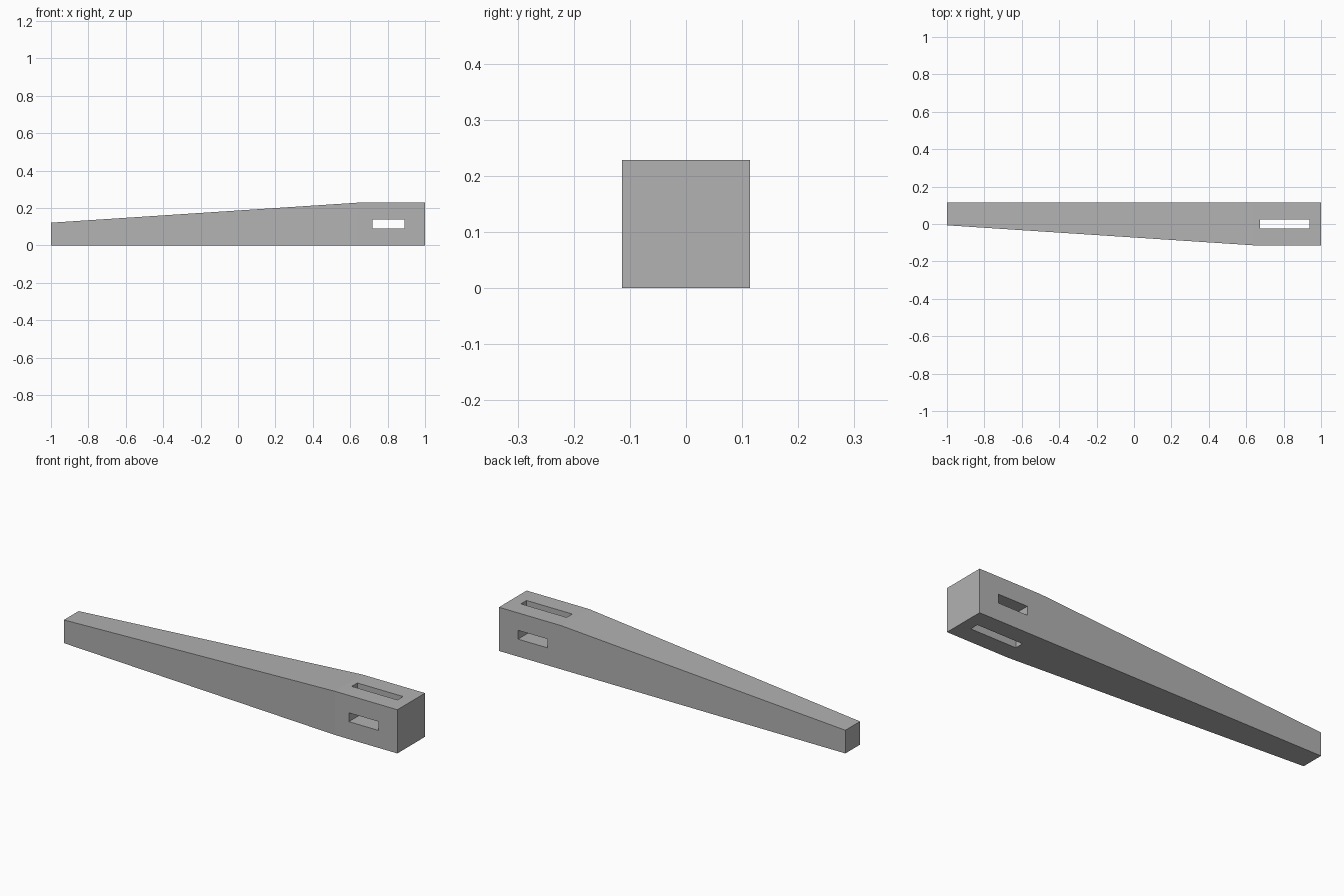
import bpy
import bmesh

cube = bpy.data.objects.get("Cube")
if cube:
    bpy.data.objects.remove(cube, do_unlink=True)

HALF = 0.114          # half thickness of the square head
THIN = 0.121          # thickness at the slim end
TAPER_START = 0.64    # where the head ends and the taper begins

grey = bpy.data.materials.new("mid_grey")
grey.use_nodes = True
colour = (0.445, 0.445, 0.445, 1)
grey.diffuse_color = colour
grey.node_tree.nodes["Principled BSDF"].inputs["Base Color"].default_value = colour


def loft(name, sections):
    """Box-like solid through square sections (x, y0, y1, z0, z1)."""
    bm = bmesh.new()
    rings = [[bm.verts.new((x, y, z)) for y, z in
              ((y0, z0), (y1, z0), (y1, z1), (y0, z1))]
             for x, y0, y1, z0, z1 in sections]
    for a, b in zip(rings, rings[1:]):
        for i in range(4):
            j = (i + 1) % 4
            bm.faces.new((a[i], a[j], b[j], b[i]))
    bm.faces.new(rings[0])
    bm.faces.new(rings[-1])
    bmesh.ops.recalc_face_normals(bm, faces=bm.faces)
    mesh = bpy.data.meshes.new(name)
    bm.to_mesh(mesh)
    bm.free()
    mesh.materials.append(grey)
    obj = bpy.data.objects.new(name, mesh)
    bpy.context.collection.objects.link(obj)
    return obj


# Tapered leg: back and underside stay flat, front and top slope
leg = loft("tapered_leg", [
    (-1, HALF - THIN, HALF, 0, THIN),
    (TAPER_START, -HALF, HALF, 0, 2 * HALF),
    (1, -HALF, HALF, 0, 2 * HALF),
])

# Two mortise slots crossing inside the head
slot = 0.023
cutters = [
    loft("front_slot_cutter", [(x, -0.3, 0.3, HALF - slot, HALF + slot)
                               for x in (0.72, 0.89)]),
    loft("top_slot_cutter", [(x, -slot, slot, -0.2, 0.5)
                             for x in (0.673, 0.937)]),
]
for cutter in cutters:
    mod = leg.modifiers.new(cutter.name, "BOOLEAN")
    mod.operation = "DIFFERENCE"
    mod.solver = "EXACT"
    mod.object = cutter

# Bake the cuts and drop the cutters
bpy.context.view_layer.update()
evaluated = leg.evaluated_get(bpy.context.evaluated_depsgraph_get())
baked = bpy.data.meshes.new_from_object(evaluated)
leg.modifiers.clear()
leg.data = baked
for cutter in cutters:
    bpy.data.objects.remove(cutter, do_unlink=True)
